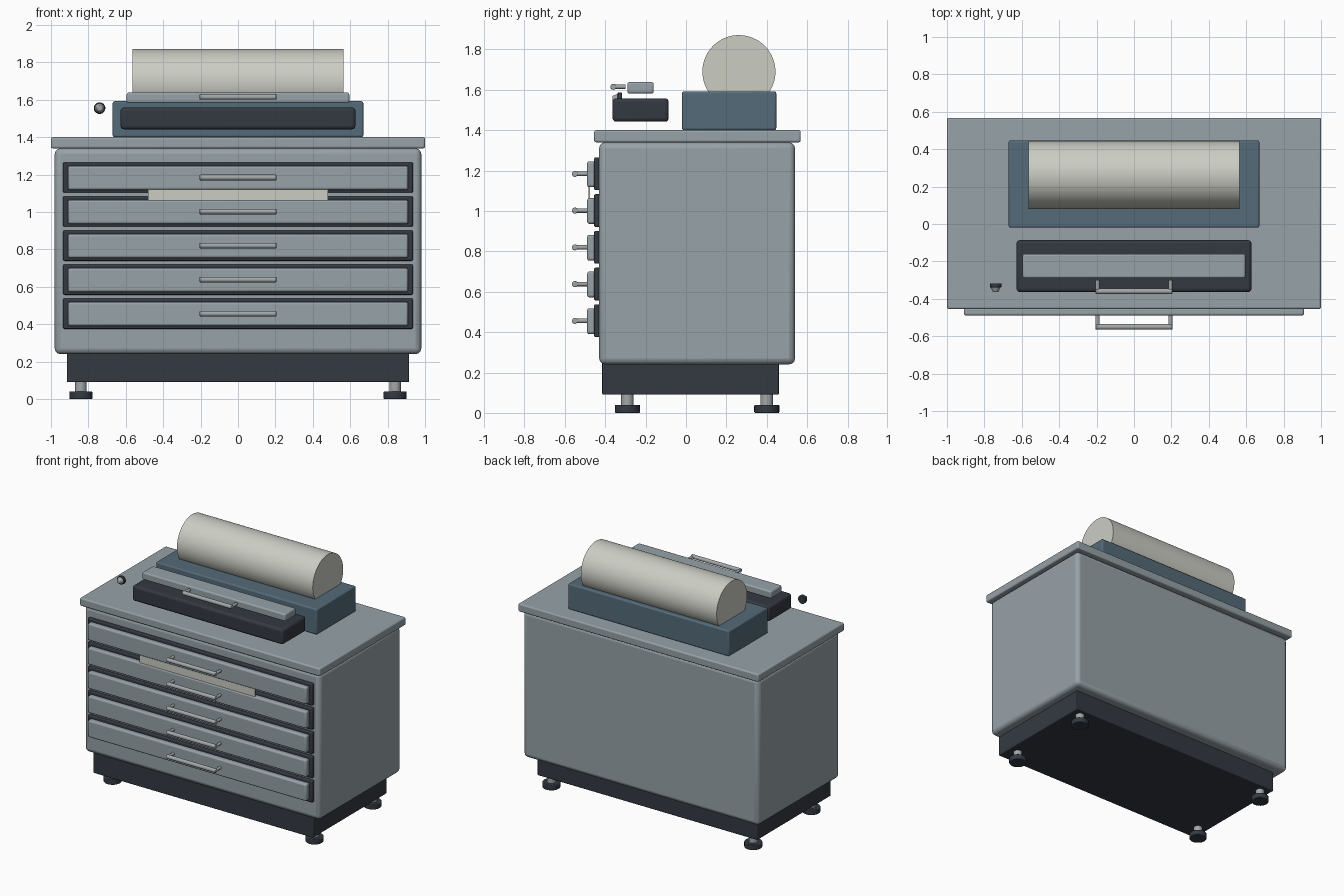
import bpy, bmesh, math
from mathutils import Matrix

default = bpy.data.objects.get("Cube")
if default:
    bpy.data.objects.remove(default, do_unlink=True)


def make_material(name, rgb):
    m = bpy.data.materials.new(name)
    m.use_nodes = True
    colour = (*rgb, 1)
    m.diffuse_color = colour
    bsdf = m.node_tree.nodes["Principled BSDF"]
    bsdf.inputs["Base Color"].default_value = colour
    bsdf.inputs["Roughness"].default_value = 0.6
    return m


GREY = make_material("grey paint", (0.31, 0.36, 0.39))
DARK = make_material("charcoal", (0.034, 0.041, 0.054))
BLUE = make_material("slate blue", (0.09, 0.145, 0.19))
PAPER = make_material("paper", (0.60, 0.61, 0.55))
METAL = make_material("brushed metal", (0.36, 0.39, 0.40))


def finish(bm, name, mat, bevel=0.0):
    mesh = bpy.data.meshes.new(name)
    bm.to_mesh(mesh)
    bm.free()
    ob = bpy.data.objects.new(name, mesh)
    bpy.context.collection.objects.link(ob)
    mesh.materials.append(mat)
    if bevel:
        mod = ob.modifiers.new("bevel", 'BEVEL')
        mod.width = bevel
        mod.segments = 3
        mod.limit_method = 'ANGLE'
    bpy.ops.object.select_all(action='DESELECT')
    ob.select_set(True)
    bpy.context.view_layer.objects.active = ob
    bpy.ops.object.shade_smooth_by_angle(angle=math.radians(35))
    return ob


def box(name, mat, x, y, z, bevel=0.0):
    """Box from (min, max) ranges on each axis."""
    bm = bmesh.new()
    bmesh.ops.create_cube(bm, size=1)
    for v in bm.verts:
        for i, (lo, hi) in enumerate((x, y, z)):
            v.co[i] = lo + (v.co[i] + 0.5) * (hi - lo)
    return finish(bm, name, mat, bevel)


def rod(name, mat, centre, axis, radius, length, bevel=0.0, sides=24, tip=None):
    """Cylinder or cone along an axis; tip is the radius at the far end."""
    bm = bmesh.new()
    bmesh.ops.create_cone(bm, cap_ends=True, segments=sides, radius1=radius,
                          radius2=radius if tip is None else tip, depth=length)
    turn = {'X': Matrix.Rotation(math.pi / 2, 4, 'Y'),
            'Y': Matrix.Rotation(math.pi / 2, 4, 'X'),
            'Z': Matrix.Identity(4)}[axis]
    bm.transform(Matrix.Translation(centre) @ turn)
    return finish(bm, name, mat, bevel)


def handle(name, y, z):
    """Pull bar on two posts; y is the surface behind it."""
    rod(name + "_bar", METAL, (0, y - 0.06, z), 'X', 0.015, 0.41, 0.004, 16)
    for side, x in (("left", 0.195), ("right", -0.195)):
        rod(f"{name}_post_{side}", METAL, (x, y - 0.03, z), 'Y', 0.011, 0.06, 0, 12)


# Cabinet
box("cabinet_body", GREY, (-0.98, 0.98), (-0.43, 0.54), (0.24, 1.34), 0.03)
box("cabinet_top", GREY, (-1, 1), (-0.455, 0.568), (1.34, 1.40), 0.01)
box("plinth", DARK, (-0.915, 0.915), (-0.415, 0.46), (0.09, 0.25), 0.006)

# Levelling feet
for side, x in (("left", 0.84), ("right", -0.84)):
    for end, y in (("front", -0.29), ("back", 0.40)):
        rod(f"foot_pad_{end}_{side}", DARK, (x, y, 0.02), 'Z', 0.062, 0.04, 0.005)
        rod(f"foot_stem_{end}_{side}", METAL, (x, y, 0.065), 'Z', 0.031, 0.06)

# Drawers
for i in range(5):
    z = 1.184 - i * 0.182
    box(f"drawer_frame_{i + 1}", DARK, (-0.935, 0.935), (-0.455, -0.42),
        (z - 0.081, z + 0.081), 0.007)
    box(f"drawer_front_{i + 1}", GREY, (-0.91, 0.91), (-0.49, -0.445),
        (z - 0.066, z + 0.062), 0.012)
    handle(f"drawer_handle_{i + 1}", -0.49, z)

# Sheet caught at the second drawer
box("loose_sheet", PAPER, (-0.48, 0.48), (-0.484, -0.476), (0.94, 1.12))

# Roll in its cradle
box("roll_cradle", BLUE, (-0.67, 0.67), (-0.02, 0.447), (1.40, 1.592), 0.01)
rod("paper_roll", PAPER, (0, 0.262, 1.69), 'X', 0.181, 1.13, 0, 64)

# Cutter unit
box("cutter_base", DARK, (-0.628, 0.628), (-0.364, -0.086), (1.442, 1.558), 0.018)
box("cutter_bar", GREY, (-0.595, 0.595), (-0.29, -0.16), (1.582, 1.638), 0.01)
handle("cutter_handle", -0.30, 1.615)

# Control knob
rod("knob_rim", DARK, (-0.74, -0.328, 1.555), 'Y', 0.031, 0.022, 0.003)
rod("knob_cap", METAL, (-0.74, -0.351, 1.555), 'Y', 0.026, 0.026, 0.003, tip=0.014)
